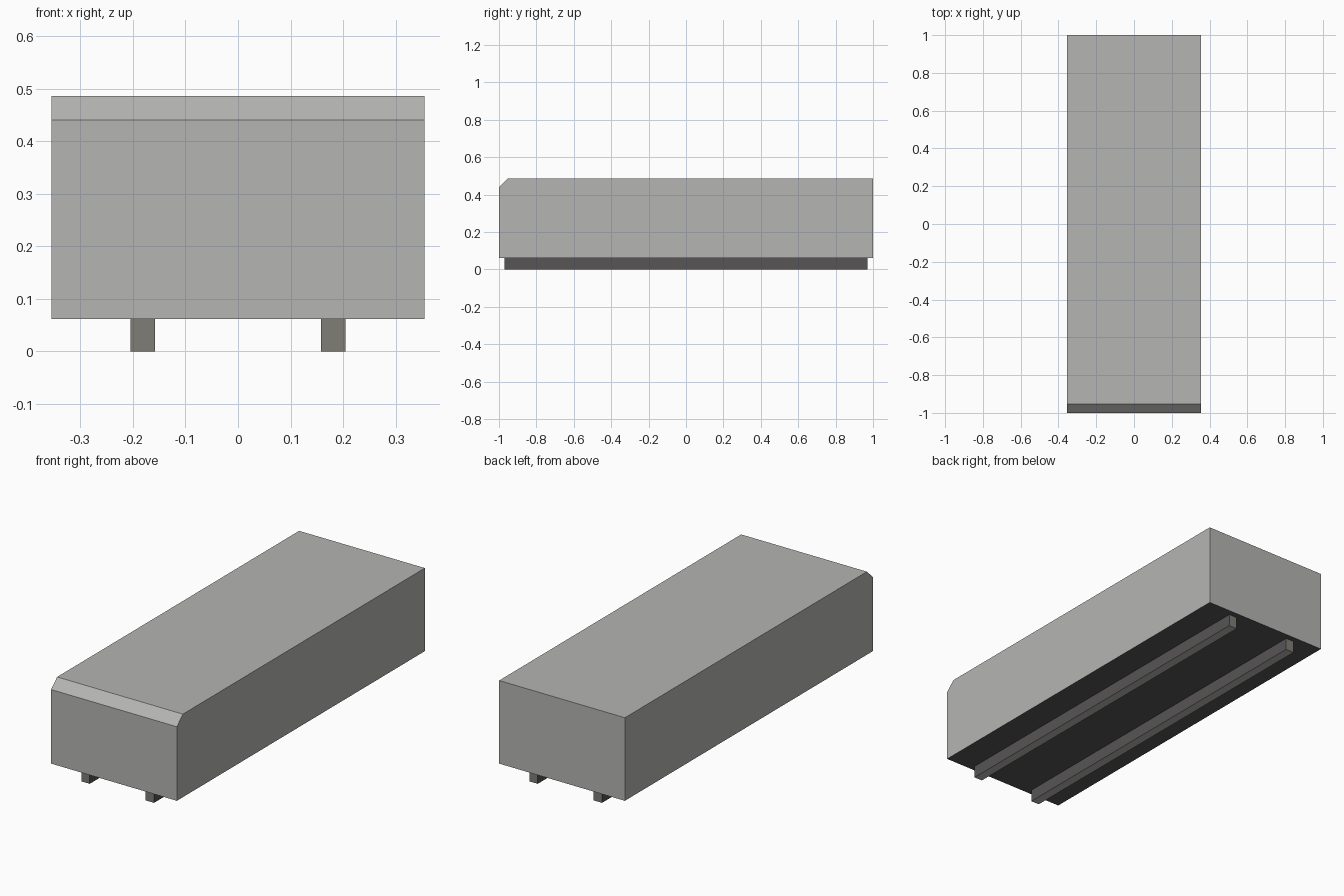
import bpy
import bmesh

cube = bpy.data.objects.get("Cube")
if cube:
    bpy.data.objects.remove(cube, do_unlink=True)


def material(name, rgb):
    mat = bpy.data.materials.new(name)
    mat.use_nodes = True
    mat.diffuse_color = (*rgb, 1)
    mat.node_tree.nodes["Principled BSDF"].inputs["Base Color"].default_value = (*rgb, 1)
    return mat


light_grey = material("light grey", (0.46, 0.46, 0.45))
dark_grey = material("dark grey", (0.095, 0.089, 0.089))
olive_grey = material("olive grey", (0.21, 0.205, 0.18))


def extrude_side_profile(name, profile, x0, x1, mats, rule):
    """Sweep a (y, z) outline along x and colour each face by its normal."""
    bm = bmesh.new()
    face = bm.faces.new([bm.verts.new((x0, y, z)) for y, z in profile])
    swept = bmesh.ops.extrude_face_region(bm, geom=[face])["geom"]
    verts = [g for g in swept if isinstance(g, bmesh.types.BMVert)]
    bmesh.ops.translate(bm, verts=verts, vec=(x1 - x0, 0, 0))
    bmesh.ops.recalc_face_normals(bm, faces=bm.faces)
    bm.normal_update()
    for f in bm.faces:
        f.material_index = rule(f.normal)
    mesh = bpy.data.meshes.new(name)
    bm.to_mesh(mesh)
    bm.free()
    for mat in mats:
        mesh.materials.append(mat)
    obj = bpy.data.objects.new(name, mesh)
    bpy.context.collection.objects.link(obj)
    return obj


BASE, TOP, HALF_WIDTH = 0.062, 0.486, 0.355

# Main block with a bevelled front top edge and a dark underside
extrude_side_profile(
    "body",
    [(-1, BASE), (1, BASE), (1, TOP), (-0.952, TOP), (-1, 0.44)],
    -HALF_WIDTH, HALF_WIDTH,
    [light_grey, dark_grey],
    lambda n: 1 if n.z < -0.5 else 0)


# Two runners: dark flanks, olive ends, light soles
def rail_colour(n):
    if abs(n.x) > 0.5:
        return 1
    return 2 if abs(n.y) > 0.5 else 0


for side, sign in (("left", 1), ("right", -1)):
    extrude_side_profile(
        side + "_rail",
        [(-0.97, 0), (0.97, 0), (0.97, BASE), (-0.97, BASE)],
        sign * 0.158, sign * 0.205,
        [light_grey, dark_grey, olive_grey],
        rail_colour)
